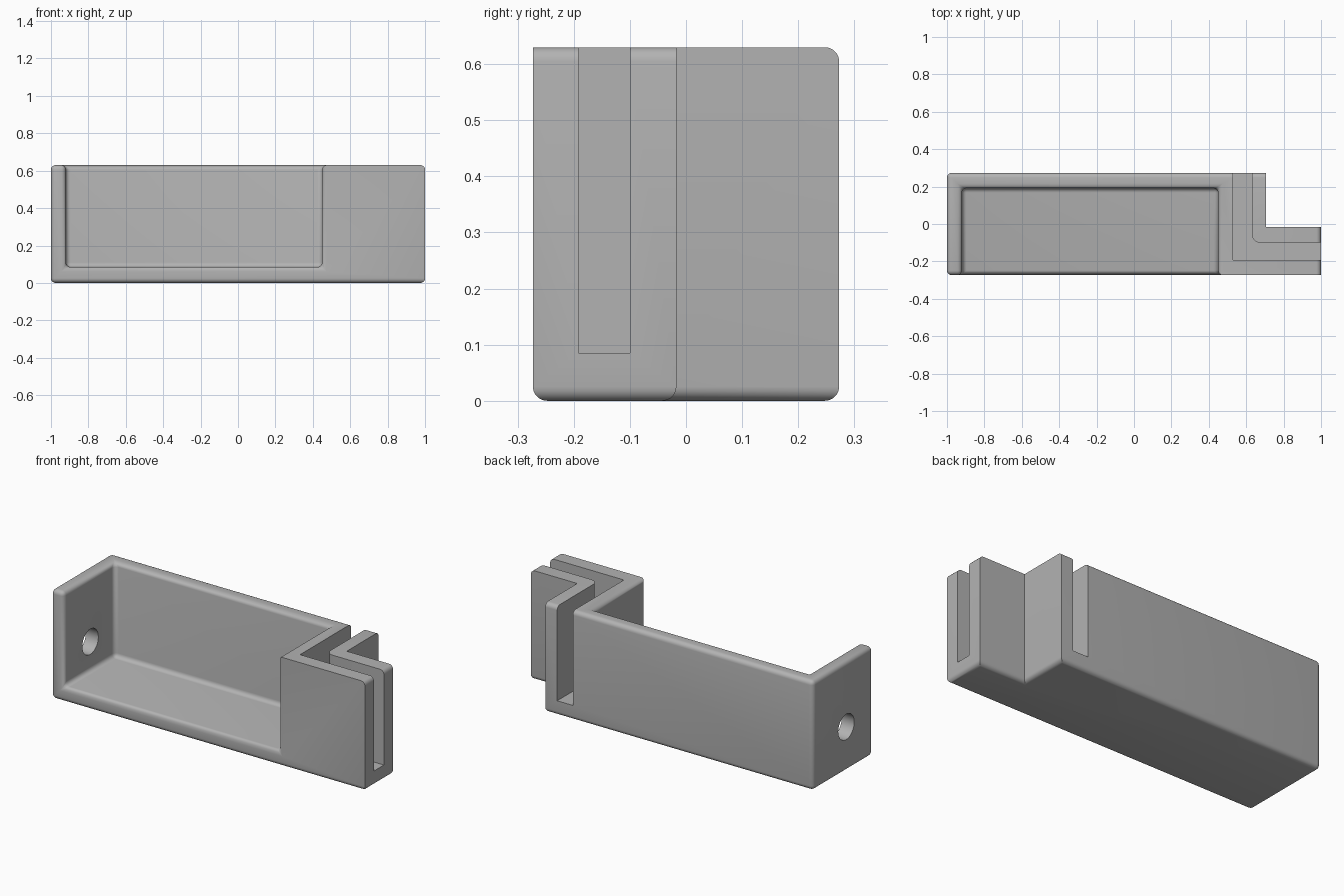
import bpy, bmesh, math
from mathutils import Matrix

if "Cube" in bpy.data.objects:
    bpy.data.objects.remove(bpy.data.objects["Cube"], do_unlink=True)

W, D, H = 1.0, 0.273, 0.63        # half width, half depth, height
FLOOR, R = 0.085, 0.025           # floor thickness, edge rounding
CAV_L, CAV_R, CAV_BACK = -0.92, 0.45, 0.192

grey = bpy.data.materials.new("plain grey")
grey.use_nodes = True
grey.diffuse_color = (0.45, 0.45, 0.45, 1)
grey.node_tree.nodes["Principled BSDF"].inputs["Base Color"].default_value = (0.45, 0.45, 0.45, 1)


def make_object(name, bm):
    bmesh.ops.recalc_face_normals(bm, faces=bm.faces)
    mesh = bpy.data.meshes.new(name)
    bm.to_mesh(mesh)
    bm.free()
    mesh.materials.append(grey)
    obj = bpy.data.objects.new(name, mesh)
    bpy.context.collection.objects.link(obj)
    return obj


def prism(name, outline, z0, z1):
    bm = bmesh.new()
    base = bm.faces.new([bm.verts.new((x, y, z0)) for x, y in outline])
    top = bmesh.ops.extrude_face_region(bm, geom=[base])["geom"]
    bmesh.ops.translate(bm, vec=(0, 0, z1 - z0),
                        verts=[v for v in top if isinstance(v, bmesh.types.BMVert)])
    return make_object(name, bm)


def cut(obj, cutter):
    mod = obj.modifiers.new("cut", "BOOLEAN")
    mod.operation, mod.solver, mod.object = "DIFFERENCE", "EXACT", cutter
    bpy.context.view_layer.objects.active = obj
    bpy.ops.object.modifier_apply(modifier=mod.name)
    bpy.data.objects.remove(cutter, do_unlink=True)


# Stepped solid body
body = prism("tray_body", [(-W, -D), (W, -D), (W, -0.017), (0.705, -0.017),
                           (0.705, D), (-W, D)], 0, H)

# Cavity open to the front and top
cut(body, prism("cavity_cutter", [(CAV_L, -0.5), (CAV_R, -0.5), (CAV_R, CAV_BACK),
                                  (CAV_L, CAV_BACK)], FLOOR, 1))


# Rounded edges, leaving the slotted end crisp
def is_rounded(edge):
    mid = (edge.verts[0].co + edge.verts[1].co) / 2
    crisp_end = mid.x > 0.5 and mid.z > 0.1
    return not crisp_end or (mid.x > 0.99 and mid.z > 0.6)


bm = bmesh.new()
bm.from_mesh(body.data)
bmesh.ops.dissolve_limit(bm, angle_limit=0.01, verts=bm.verts, edges=bm.edges)
bmesh.ops.bevel(bm, geom=[e for e in bm.edges if is_rounded(e)], offset=R,
                segments=5, profile=0.5, affect="EDGES", clamp_overlap=True)
bm.to_mesh(body.data)
bm.free()

# L-shaped slot with a rounded inner corner
SX0, SX1, SY0, SY1, F = 0.53, 0.63, -0.192, -0.1, 0.045
arc = [(SX1 + F - F * math.cos(a), SY1 + F - F * math.sin(a))
       for a in (i * math.pi / 12 for i in range(7))]
arc.reverse()
cut(body, prism("slot_cutter", [(SX0, SY0), (1.2, SY0), (1.2, SY1)] + arc
                + [(SX1, 0.5), (SX0, 0.5)], FLOOR, 1))

# Round hole through the end wall
bm = bmesh.new()
bmesh.ops.create_cone(bm, cap_ends=True, segments=32, radius1=0.073, radius2=0.073, depth=0.3,
                      matrix=Matrix.Translation((-0.96, -0.03, 0.255))
                      @ Matrix.Rotation(math.pi / 2, 4, "Y"))
cut(body, make_object("hole_cutter", bm))

# Smooth rounded surfaces with sharp corners kept
bpy.ops.object.select_all(action="DESELECT")
body.select_set(True)
bpy.context.view_layer.objects.active = body
bpy.ops.object.shade_smooth_by_angle(angle=math.radians(30))
